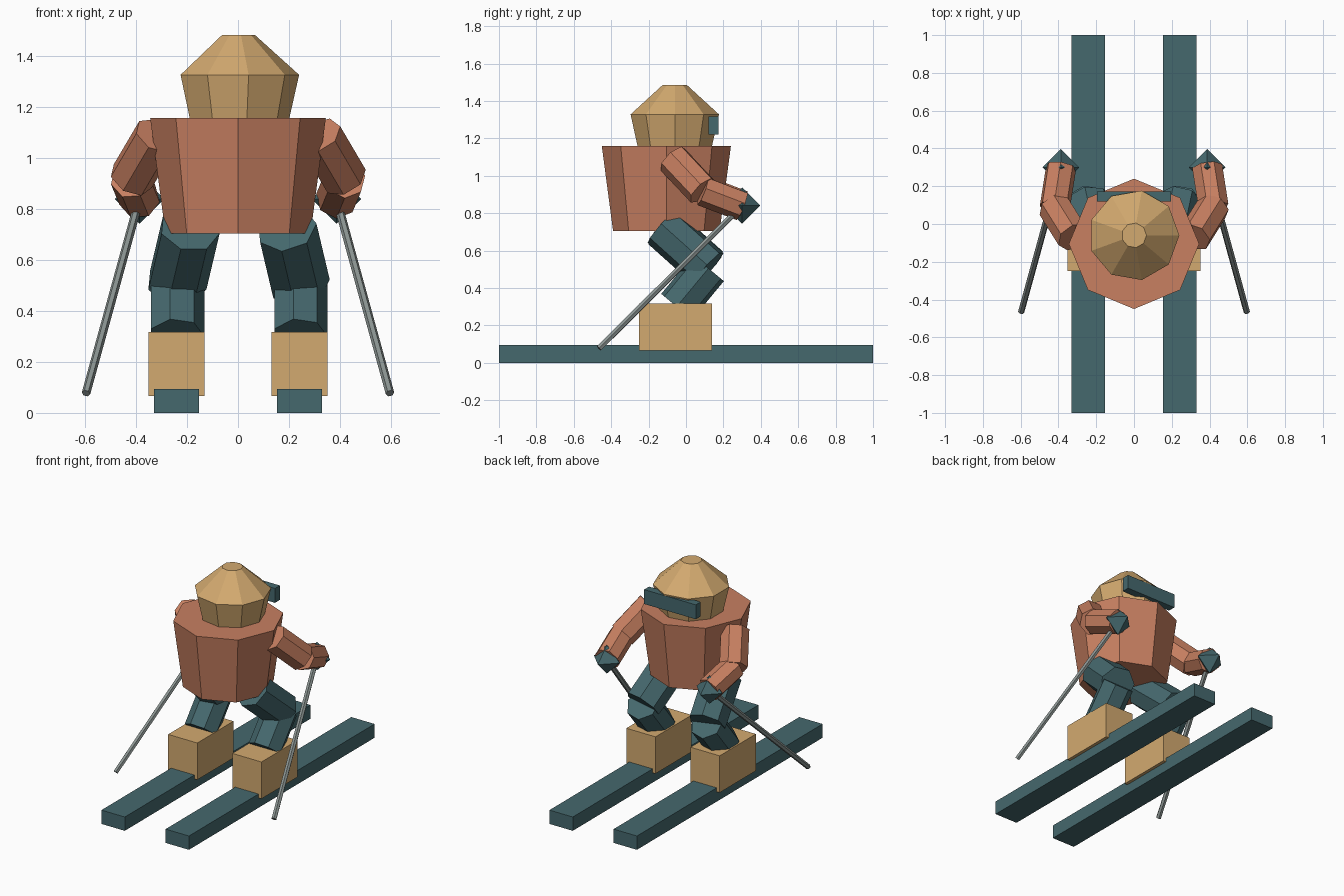
import bpy, bmesh
from math import cos, sin, tau
from mathutils import Vector, Matrix

cube = bpy.data.objects.get("Cube")
if cube:
    bpy.data.objects.remove(cube, do_unlink=True)


def material(name, rgb):
    m = bpy.data.materials.new(name)
    m.use_nodes = True
    m.diffuse_color = (*rgb, 1)
    m.node_tree.nodes["Principled BSDF"].inputs["Base Color"].default_value = (*rgb, 1)
    return m


TAN = material("tan", (0.65, 0.40, 0.16))
RUST = material("rust_orange", (0.58, 0.215, 0.12))
TEAL = material("dark_teal", (0.06, 0.14, 0.155))
GREY = material("pole_grey", (0.26, 0.30, 0.29))


def finish(bm, name, mat, matrix=Matrix()):
    bmesh.ops.recalc_face_normals(bm, faces=bm.faces)
    bm.transform(matrix)
    mesh = bpy.data.meshes.new(name)
    bm.to_mesh(mesh)
    bm.free()
    mesh.materials.append(mat)
    obj = bpy.data.objects.new(name, mesh)
    bpy.context.collection.objects.link(obj)
    return obj


def turned(name, mat, sides, profile, matrix):
    """Capped stack of regular polygons, profile = (radius, height)."""
    bm = bmesh.new()
    rings = [[bm.verts.new((r * cos(tau * i / sides), r * sin(tau * i / sides), z))
              for i in range(sides)] for r, z in profile]
    for low, high in zip(rings, rings[1:]):
        for i in range(sides):
            j = (i + 1) % sides
            bm.faces.new((low[i], low[j], high[j], high[i]))
    bm.faces.new(rings[0])
    bm.faces.new(rings[-1])
    return finish(bm, name, mat, matrix)


def limb(name, mat, start, end, radius, sides=7):
    start, end = Vector(start), Vector(end)
    axis = end - start
    turn = Vector((0, 0, 1)).rotation_difference(axis).to_matrix().to_4x4()
    return turned(name, mat, sides, [(radius, 0), (radius, axis.length)],
                  Matrix.Translation(start) @ turn)


def box(name, mat, low, high):
    low, high = Vector(low), Vector(high)
    bm = bmesh.new()
    bmesh.ops.create_cube(bm, size=1)
    return finish(bm, name, mat, Matrix.Translation((low + high) / 2)
                  @ Matrix.Diagonal((*(high - low), 1)))


# Torso, helmeted head and goggles
turned("torso", RUST, 8, [(0.285, 0.705), (0.345, 1.158)], Matrix.Translation((0, -0.105, 0)))
turned("helmet", TAN, 9, [(0.2, 1.15), (0.24, 1.328), (0.066, 1.485)],
       Matrix.Translation((0, -0.06, 0)))
box("goggles", TEAL, (-0.195, 0.12, 1.22), (0.195, 0.173, 1.318))

for side, s in (("left", 1), ("right", -1)):
    # Ski and boot
    x = s * 0.242
    box(side + "_ski", TEAL, (x - 0.088, -1, 0), (x + 0.088, 1, 0.094))
    box(side + "_boot", TAN, (x - 0.11, -0.25, 0.067), (x + 0.11, 0.14, 0.318))

    # Bent leg
    knee = (x, 0.12, 0.505)
    limb(side + "_shin", TEAL, (x, -0.05, 0.3), knee, 0.11)
    limb(side + "_thigh", TEAL, knee, (s * 0.19, -0.125, 0.725), 0.12)

    # Bent arm
    elbow = (s * 0.42, 0.09, 0.92)
    hand = Vector((s * 0.387, 0.3, 0.84))
    limb(side + "_upper_arm", RUST, elbow, (s * 0.32, -0.07, 1.09), 0.09)
    limb(side + "_forearm", RUST, elbow, hand, 0.082)

    # Eight-faced glove
    bm = bmesh.new()
    tips = [[bm.verts.new(Vector([d * 0.097 if k == a else 0 for k in range(3)]))
             for d in (1, -1)] for a in range(3)]
    for i in tips[0]:
        for j in tips[1]:
            for k in tips[2]:
                bm.faces.new((i, j, k))
    finish(bm, side + "_glove", TEAL, Matrix.Translation(hand))

    # Pole trailing behind
    limb(side + "_pole", GREY, (s * 0.597, -0.465, 0.077), hand, 0.017, 6)
